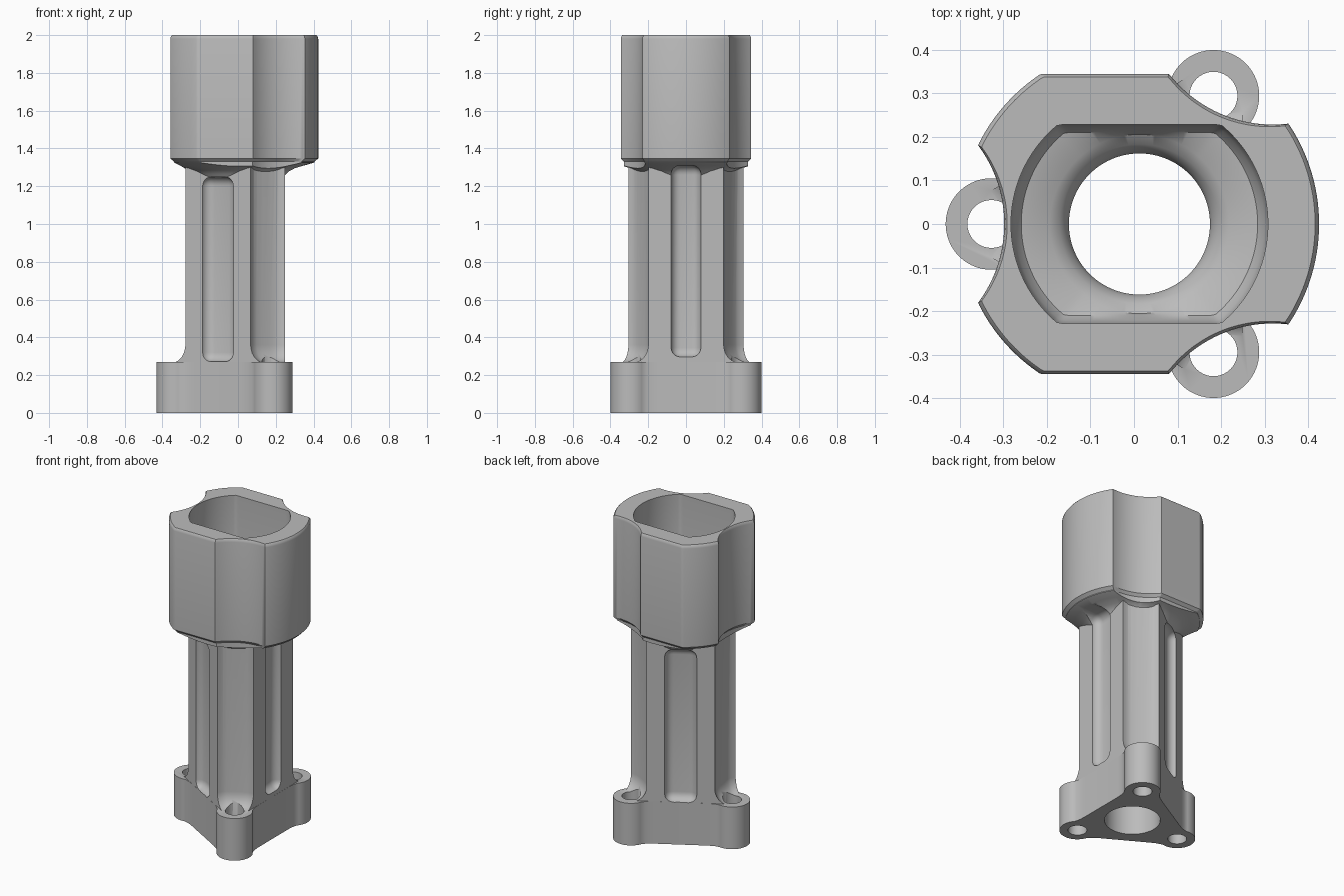
import bpy, bmesh, math
from math import sin, cos, pi, radians, sqrt

cube = bpy.data.objects.get("Cube")
if cube:
    bpy.data.objects.remove(cube, do_unlink=True)

AXIS = 0.0125            # x of the main axis
BOLT = 0.34              # bolt circle radius
FACE = 0.2375            # distance of the three flat faces
BOLT_ANGLES = [radians(a) for a in (60, 180, 300)]

grey = bpy.data.materials.new("plain_grey")
grey.use_nodes = True
grey.diffuse_color = (0.5, 0.5, 0.5, 1)
grey.node_tree.nodes["Principled BSDF"].inputs["Base Color"].default_value = (0.5, 0.5, 0.5, 1)


def finish(name, bm):
    bmesh.ops.recalc_face_normals(bm, faces=bm.faces)
    mesh = bpy.data.meshes.new(name)
    bm.to_mesh(mesh)
    bm.free()
    mesh.materials.append(grey)
    obj = bpy.data.objects.new(name, mesh)
    obj.location.x = AXIS
    bpy.context.collection.objects.link(obj)
    return obj


def loft(name, rings):
    """Solid through rings of (z, [(x, y), ...]) with equal counts."""
    bm = bmesh.new()
    loops = [[bm.verts.new((x, y, z)) for x, y in pts] for z, pts in rings]
    n = len(loops[0])
    for a, b in zip(loops, loops[1:]):
        for i in range(n):
            j = (i + 1) % n
            bm.faces.new((a[i], a[j], b[j], b[i]))
    bm.faces.new(loops[0][::-1])
    bm.faces.new(loops[-1])
    return finish(name, bm)


def combine(target, tool, operation):
    mod = target.modifiers.new("cut", 'BOOLEAN')
    mod.operation, mod.object, mod.solver = operation, tool, 'EXACT'
    bpy.context.view_layer.objects.active = target
    bpy.ops.object.modifier_apply(modifier=mod.name)
    bpy.data.objects.remove(tool, do_unlink=True)


def polar(radius, n, scale=1.0):
    return [(scale * radius(t) * cos(t), scale * radius(t) * sin(t))
            for t in (2 * pi * i / n for i in range(n))]


def three_fold(sector):
    """Repeat (outward, sideways) points around the three bolt directions."""
    return [(u * cos(a) - v * sin(a), u * sin(a) + v * cos(a))
            for a in BOLT_ANGLES for u, v in sector]


def flatted(radius, flat):
    return lambda t: min(radius, flat / max(abs(sin(t)), 1e-6))


# Base: triangle with round bolt lobes
def base_sector():
    arc = [(BOLT + 0.105 * cos(radians(d)), 0.105 * sin(radians(d)))
           for d in range(-100, 101, 5)]
    side = []
    for dist, t in ((FACE, 0.15), (FACE + 0.002, 0.185), (FACE + 0.006, 0.207)):
        side.append((dist * 0.5 + t * 0.866, dist * 0.866 - t * 0.5))
    return [(u, -v) for u, v in side] + arc + side[::-1]


outline = three_fold(base_sector())
body = loft("flanged_socket_column", [(0, outline), (0.27, outline)])


# Shaft: three flat faces with shallow bolt channels, flaring into the base
def shaft_ring(e):
    half = [(0.291, 0.1055), (0.284, 0.094), (0.273, 0.075), (0.269, 0.055), (0.267, 0.025)]
    k = (0.1055 - 0.577 * e) / 0.1055
    pts = [(u + e, v * k) for u, v in half]
    return three_fold([(u, -v) for u, v in pts] + pts[::-1])


flare = [(0.2, 0.055), (0.27, 0.05), (0.28, 0.034), (0.295, 0.02),
         (0.315, 0.009), (0.34, 0.002), (0.36, 0), (1.33, 0)]
shaft = loft("shaft", [(z, shaft_ring(e)) for z, e in flare])


# Head: flatted round block with three concave tool clearances
def head_radius(t):
    r = flatted(0.4125, 0.345)(t)
    d, notch = 0.6125, 0.302
    for a in BOLT_ANGLES:
        off = d * sin(t - a)
        if cos(t - a) > 0 and abs(off) < notch:
            r = min(r, d * cos(t - a) - sqrt(notch ** 2 - off ** 2))
    return r


head = loft("head", [(z, polar(head_radius, 360, s)) for z, s in (
    (1.2, 0.95), (1.33, 0.95), (1.347, 1), (1.98, 1), (1.993, 0.992), (2.0, 0.978))])
under = [(1.22, 0.22), (1.265, 0.255), (1.28, 0.27), (1.295, 0.295),
         (1.31, 0.34), (1.325, 0.39), (1.345, 0.43), (2.1, 0.43)]
turned = loft("underside", [(z, polar(lambda t, r=r: r, 96)) for z, r in under])
combine(head, turned, 'INTERSECT')

combine(body, shaft, 'UNION')
combine(body, head, 'UNION')

# Central bore opening into the flatted socket
bore, socket = (lambda t: 0.162), flatted(0.295, 0.228)
rings = [(-0.1, bore, 1), (1.34, bore, 1), (1.365, bore, 1.04), (1.385, bore, 1.13),
         (1.4, bore, 1.27), (1.415, socket, 0.92), (1.435, socket, 0.97),
         (1.47, socket, 1), (2.1, socket, 1)]
combine(body, loft("bore", [(z, polar(f, 180, s)) for z, f, s in rings]), 'DIFFERENCE')

# Bolt holes
for a in BOLT_ANGLES:
    ring = [(BOLT * cos(a) + x, BOLT * sin(a) + y)
            for x, y in polar(lambda t: 0.055, 40)]
    combine(body, loft("bolt_hole", [(-0.1, ring), (0.45, ring)]), 'DIFFERENCE')

# Rounded slots in the flat faces
for angle, half, low, high in ((0, 0.08, 0.295, 1.31), (120, 0.095, 0.27, 1.25), (240, 0.095, 0.27, 1.25)):
    bm = bmesh.new()
    bmesh.ops.create_cube(bm, size=1)
    for v in bm.verts:
        v.co = (0.195 if v.co.x < 0 else 0.4, 2 * half * v.co.y, low if v.co.z < 0 else high)
    bmesh.ops.bevel(bm, geom=bm.edges[:], offset=0.05, segments=6, profile=0.5, affect='EDGES')
    slot = finish("slot", bm)
    slot.rotation_euler.z = radians(angle)
    bpy.context.view_layer.update()
    combine(body, slot, 'DIFFERENCE')

bpy.ops.object.select_all(action='DESELECT')
body.select_set(True)
bpy.context.view_layer.objects.active = body
bpy.ops.object.shade_smooth_by_angle(angle=radians(32))
